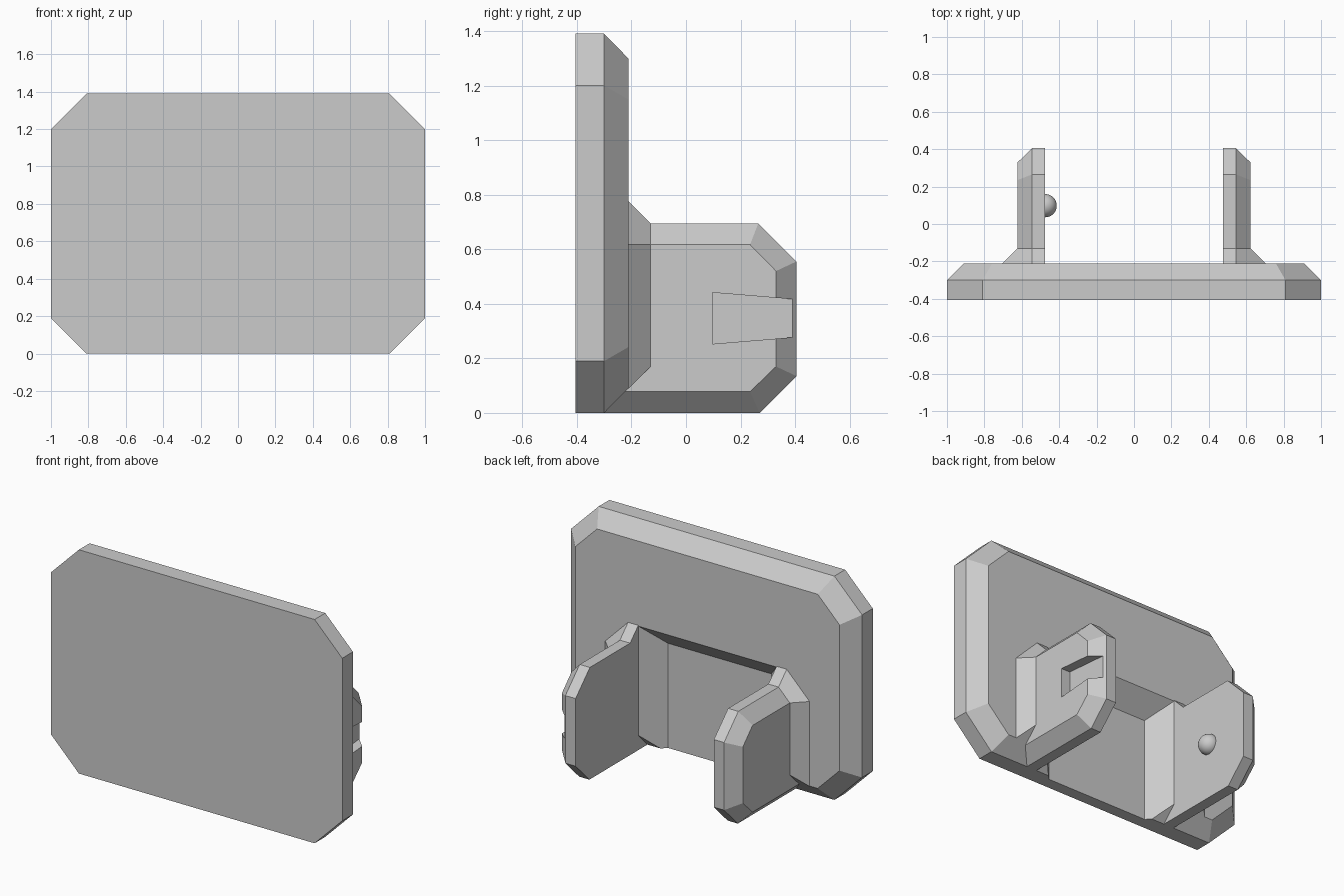
import bpy, bmesh, math
from mathutils import Vector

default = bpy.data.objects.get("Cube")
if default:
    bpy.data.objects.remove(default, do_unlink=True)

grey = bpy.data.materials.new("plain_grey")
grey.use_nodes = True
colour = (0.6, 0.6, 0.6, 1)
grey.diffuse_color = colour
for node in grey.node_tree.nodes:
    if node.type == 'BSDF_PRINCIPLED':
        node.inputs["Base Color"].default_value = colour


def finish(name, bm):
    """Turn a bmesh into a named grey object."""
    bmesh.ops.recalc_face_normals(bm, faces=bm.faces[:])
    mesh = bpy.data.meshes.new(name)
    bm.to_mesh(mesh)
    bm.free()
    mesh.materials.append(grey)
    obj = bpy.data.objects.new(name, mesh)
    bpy.context.collection.objects.link(obj)
    return obj


def hull(name, points):
    """Convex solid with flat merged faces."""
    bm = bmesh.new()
    for p in points:
        bm.verts.new(p)
    bmesh.ops.convex_hull(bm, input=bm.verts[:])
    bmesh.ops.dissolve_limit(bm, angle_limit=math.radians(1.5),
                             verts=bm.verts[:], edges=bm.edges[:])
    return finish(name, bm)


def activate(obj):
    bpy.ops.object.select_all(action='DESELECT')
    obj.select_set(True)
    bpy.context.view_layer.objects.active = obj


def cut(obj, cutter):
    """Subtract a cutter and remove it."""
    cutter.hide_render = True
    mod = obj.modifiers.new("cut", 'BOOLEAN')
    mod.operation = 'DIFFERENCE'
    mod.solver = 'EXACT'
    mod.object = cutter
    activate(obj)
    bpy.ops.object.modifier_apply(modifier=mod.name)
    bpy.data.objects.remove(cutter, do_unlink=True)


def smooth(obj):
    activate(obj)
    bpy.ops.object.shade_smooth_by_angle(angle=math.radians(30))


# Main plate: cut-corner slab with a chamfered back
def octagon(y, inset, corner):
    w, h, mid = 1 - inset, 0.695 - inset, 0.695
    return [(sx * a, y, mid + sz * b) for sx in (-1, 1) for sz in (-1, 1)
            for a, b in ((w, h - corner), (w - corner, h))]


plate = hull("plate", octagon(-0.405, 0, 0.19) + octagon(-0.30, 0, 0.19)
             + octagon(-0.21, 0.092, 0.15))


# Tapered recess in the back of the plate, open at the bottom
def recess_section(y):
    grow = y + 0.21
    return [(s * (0.475 + grow), y, z) for s in (-1, 1) for z in (-0.2, 0.77 + grow)]


cut(plate, hull("recess_cutter", recess_section(-0.33) + recess_section(-0.17)))

# Arms with bevelled outer edges, and flares where they join the plate
INNER, EDGE, OUTER = 0.475, 0.545, 0.622
full = [(-0.30, 0), (0.27, 0), (0.405, 0.135),
        (0.405, 0.555), (0.265, 0.695), (-0.30, 0.695)]
face = [(-0.30, 0.078), (0.235, 0.078), (0.33, 0.17),
        (0.33, 0.52), (0.235, 0.617), (-0.30, 0.617)]


def flare_section(side, y, grow):
    top, bottom = 0.695 + grow, 0.17 - grow
    out = OUTER + grow
    outline = [(INNER, bottom), (INNER, top), (EDGE, top), (out, 0.617), (out, bottom)]
    return [(side * x, y, z) for x, z in outline]


arms = {}
for label, side in (("left", 1), ("right", -1)):
    points = [(side * x, y, z) for x in (INNER, EDGE) for y, z in full]
    points += [(side * OUTER, y, z) for y, z in face]
    arms[label] = hull(label + "_arm", points)
    hull(label + "_arm_flare",
         flare_section(side, -0.13, 0) + flare_section(side, -0.21, 0.08))

# Round socket through the left arm, with a shallow slot leading to its end
PIVOT_Y, PIVOT_Z = 0.098, 0.347
bm = bmesh.new()
bmesh.ops.create_cone(bm, cap_ends=True, segments=48, radius1=0.108,
                      radius2=0.108, depth=0.5)
for v in bm.verts:
    v.co = Vector((0.55 + v.co.z, PIVOT_Y + v.co.x, PIVOT_Z + v.co.y))
cut(arms["left"], finish("socket_cutter", bm))

slot = [(x, y, PIVOT_Z + s * half) for x in (0.56, 0.7) for s in (-1, 1)
        for y, half in ((PIVOT_Y, 0.094), (0.45, 0.065))]
cut(arms["left"], hull("slot_cutter", slot))
smooth(arms["left"])

# Ball stud on the inside of the right arm
bm = bmesh.new()
bmesh.ops.create_uvsphere(bm, u_segments=32, v_segments=16, radius=0.062)
bmesh.ops.translate(bm, verts=bm.verts[:], vec=(-INNER, PIVOT_Y, PIVOT_Z))
smooth(finish("ball_stud", bm))
